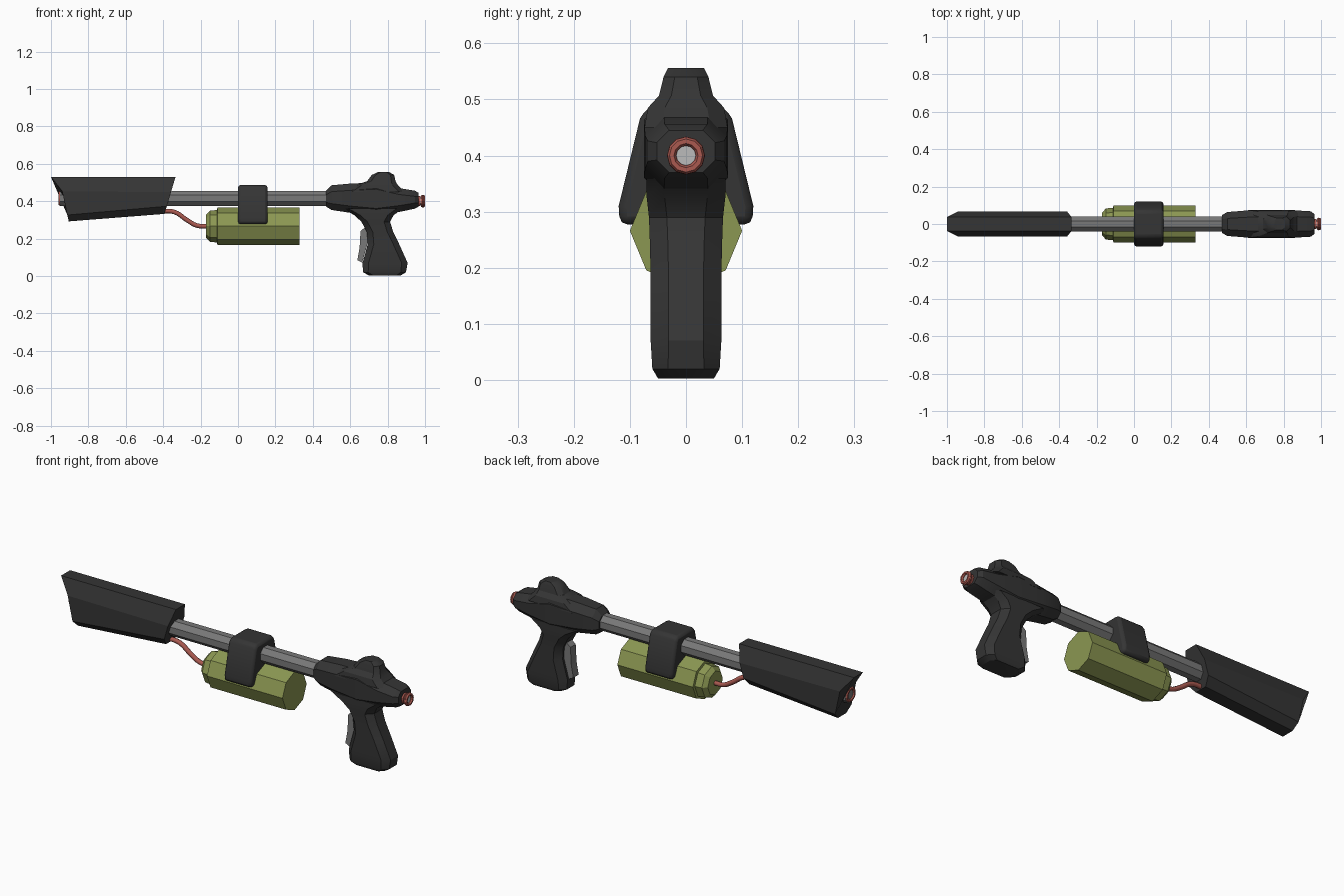
import bpy, bmesh, math
from mathutils import Vector

if "Cube" in bpy.data.objects:
    bpy.data.objects.remove(bpy.data.objects["Cube"])


def material(name, r, g, b):
    m = bpy.data.materials.new(name)
    m.diffuse_color = (r, g, b, 1)
    m.use_nodes = True
    m.node_tree.nodes["Principled BSDF"].inputs["Base Color"].default_value = m.diffuse_color
    return m


DARK = material("dark_polymer", 0.035, 0.035, 0.035)
STEEL = material("steel", 0.19, 0.19, 0.19)
GREEN = material("tank_green", 0.26, 0.31, 0.085)
RED = material("hose_red", 0.4, 0.1, 0.08)
PALE = material("pale_grey", 0.5, 0.5, 0.5)


def loft(name, stacks, mat, smooth=None, bevel=0):
    """Skin each stack of equal-length rings and cap its ends."""
    bm = bmesh.new()
    for rings in stacks:
        vs = [[bm.verts.new(p) for p in r] for r in rings]
        n = len(vs[0])
        for a, b in zip(vs, vs[1:]):
            for i in range(n):
                j = (i + 1) % n
                bm.faces.new((a[i], a[j], b[j], b[i]))
        bm.faces.new(vs[0][::-1])
        bm.faces.new(vs[-1])
    bmesh.ops.recalc_face_normals(bm, faces=bm.faces)
    me = bpy.data.meshes.new(name)
    bm.to_mesh(me)
    bm.free()
    me.materials.append(mat)
    ob = bpy.data.objects.new(name, me)
    bpy.context.collection.objects.link(ob)
    if bevel:
        mod = ob.modifiers.new("bevel", "BEVEL")
        mod.width, mod.segments, mod.angle_limit = bevel, 2, math.radians(25)
    if smooth:
        bpy.ops.object.select_all(action="DESELECT")
        ob.select_set(True)
        bpy.context.view_layer.objects.active = ob
        bpy.ops.object.shade_smooth_by_angle(angle=math.radians(smooth))
    return ob


def circle(x, z, r, n=8, turn=0.0):
    """Ring around the x axis."""
    angles = [(i + turn) * math.tau / n for i in range(n)]
    return [(x, r * math.cos(a), z + r * math.sin(a)) for a in angles]


def chamfered(a0, a1, hw, c):
    """Rectangle a0..a1 by -hw..hw with cut corners."""
    return [(a0 + c, -hw), (a1 - c, -hw), (a1, c - hw), (a1, hw - c),
            (a1 - c, hw), (a0 + c, hw), (a0, hw - c), (a0, c - hw)]


def along_x(rows):
    return [[(x, y, z) for z, y in chamfered(z0, z1, hw, c)] for x, z0, z1, hw, c in rows]


def along_z(rows):
    return [[(x, y, z) for x, y in chamfered(x0, x1, hw, c)] for z, x0, x1, hw, c in rows]


def mirrored(points):
    """Close a right-hand half outline (y, z) with its mirror image."""
    return points + [(-y, z) for y, z in reversed(points)]


def torus(name, x, z, major, minor):
    bpy.ops.mesh.primitive_torus_add(location=(x, 0, z), rotation=(0, math.pi / 2, 0),
                                     major_radius=major, minor_radius=minor,
                                     major_segments=12, minor_segments=6)
    ob = bpy.context.object
    ob.name = name
    ob.data.materials.append(RED)


# Receiver: main housing, pistol grip and sight hump
housing = along_x([
    (0.47, 0.372, 0.455, 0.048, 0.022), (0.50, 0.353, 0.485, 0.064, 0.034),
    (0.60, 0.338, 0.494, 0.072, 0.036), (0.74, 0.325, 0.500, 0.075, 0.036),
    (0.86, 0.342, 0.470, 0.073, 0.034), (0.945, 0.360, 0.456, 0.068, 0.030),
    (0.966, 0.370, 0.445, 0.052, 0.022)])
grip = along_z([
    (0.003, 0.70, 0.87, 0.050, 0.022), (0.02, 0.668, 0.898, 0.060, 0.028),
    (0.07, 0.666, 0.907, 0.063, 0.032), (0.17, 0.694, 0.862, 0.063, 0.032),
    (0.235, 0.689, 0.830, 0.064, 0.032), (0.29, 0.660, 0.813, 0.066, 0.032),
    (0.325, 0.622, 0.832, 0.070, 0.032), (0.36, 0.560, 0.88, 0.070, 0.032)])
hump = along_z([
    (0.45, 0.58, 0.89, 0.074, 0.03), (0.485, 0.63, 0.855, 0.068, 0.03),
    (0.507, 0.690, 0.842, 0.048, 0.022), (0.54, 0.715, 0.835, 0.040, 0.02),
    (0.556, 0.748, 0.808, 0.032, 0.015)])
loft("receiver", [housing, grip, hump], DARK, smooth=28)

# Trigger bar in front of the grip
bar = [(0.638, 0.085), (0.664, 0.072), (0.70, 0.20), (0.69, 0.27), (0.655, 0.24), (0.65, 0.15)]
loft("trigger", [[[(x, y, z) for x, z in bar] for y in (-0.022, 0.022)]], STEEL)

# Octagonal barrel
loft("barrel", [[circle(x, 0.415, 0.044, 8, 0.5) for x in (-0.953, 0.52)]], STEEL)

# Front shroud with slanted ends
front = mirrored([(0.037, 0.53), (0.068, 0.453), (0.068, 0.326), (0.034, 0.292)])
back = mirrored([(0.037, 0.53), (0.068, 0.448), (0.068, 0.373), (0.034, 0.332)])


def slant(z, knots):
    """Piecewise-linear x for height z, knots listed downwards as (z, x)."""
    for (za, xa), (zb, xb) in zip(knots, knots[1:]):
        if z >= zb:
            return xa + (xb - xa) * (za - z) / (za - zb)
    return knots[-1][1]


shroud = [[(slant(z, k), y, z) for y, z in ring] for ring, k in (
    (front, [(0.53, -1.0), (0.453, -0.94), (0.292, -0.905)]),
    (back, [(0.53, -0.334), (0.332, -0.393)]))]
loft("shroud", [shroud], DARK)

# Pressure tank with stepped, tapered neck
tank = [circle(x, 0.266, r) for x, r in (
    (-0.17, 0.062), (-0.15, 0.083), (-0.112, 0.087), (-0.11, 0.10), (0.328, 0.10))]
loft("tank", [tank], GREEN)

# Clamp holding tank to barrel
saddle = mirrored([(0.068, 0.487), (0.082, 0.466), (0.12, 0.31), (0.118, 0.277), (0.09, 0.277)])
loft("clamp", [[[(x, y, z) for y, z in saddle] for x in (0.0, 0.158)]],
     DARK, smooth=30, bevel=0.014)

# Hose from shroud to tank
curve = bpy.data.curves.new("hose", "CURVE")
curve.dimensions = "3D"
curve.bevel_depth, curve.bevel_resolution = 0.012, 2
curve.resolution_u, curve.use_fill_caps = 5, True
path = [(-0.42, 0.347), (-0.34, 0.342), (-0.27, 0.297), (-0.22, 0.270), (-0.155, 0.266)]
spline = curve.splines.new("BEZIER")
spline.bezier_points.add(len(path) - 1)
for p, (x, z) in zip(spline.bezier_points, path):
    p.co = Vector((x, 0, z))
    p.handle_left_type = p.handle_right_type = "AUTO"
curve.materials.append(RED)
bpy.context.collection.objects.link(bpy.data.objects.new("hose", curve))

# Rear knob: red collar, rounded ring and pale plug
loft("rear_collar", [[circle(x, 0.40, 0.027, 12) for x in (0.95, 0.975)]], RED)
torus("rear_ring", 0.986, 0.40, 0.0265, 0.0075)
torus("rear_ring_outer", 0.992, 0.40, 0.0255, 0.008)
loft("rear_plug", [[circle(x, 0.40, 0.021, 12) for x in (0.96, 0.988)]], PALE)

# Muzzle ring at the barrel mouth
torus("muzzle_ring", -0.953, 0.415, 0.031, 0.008)
